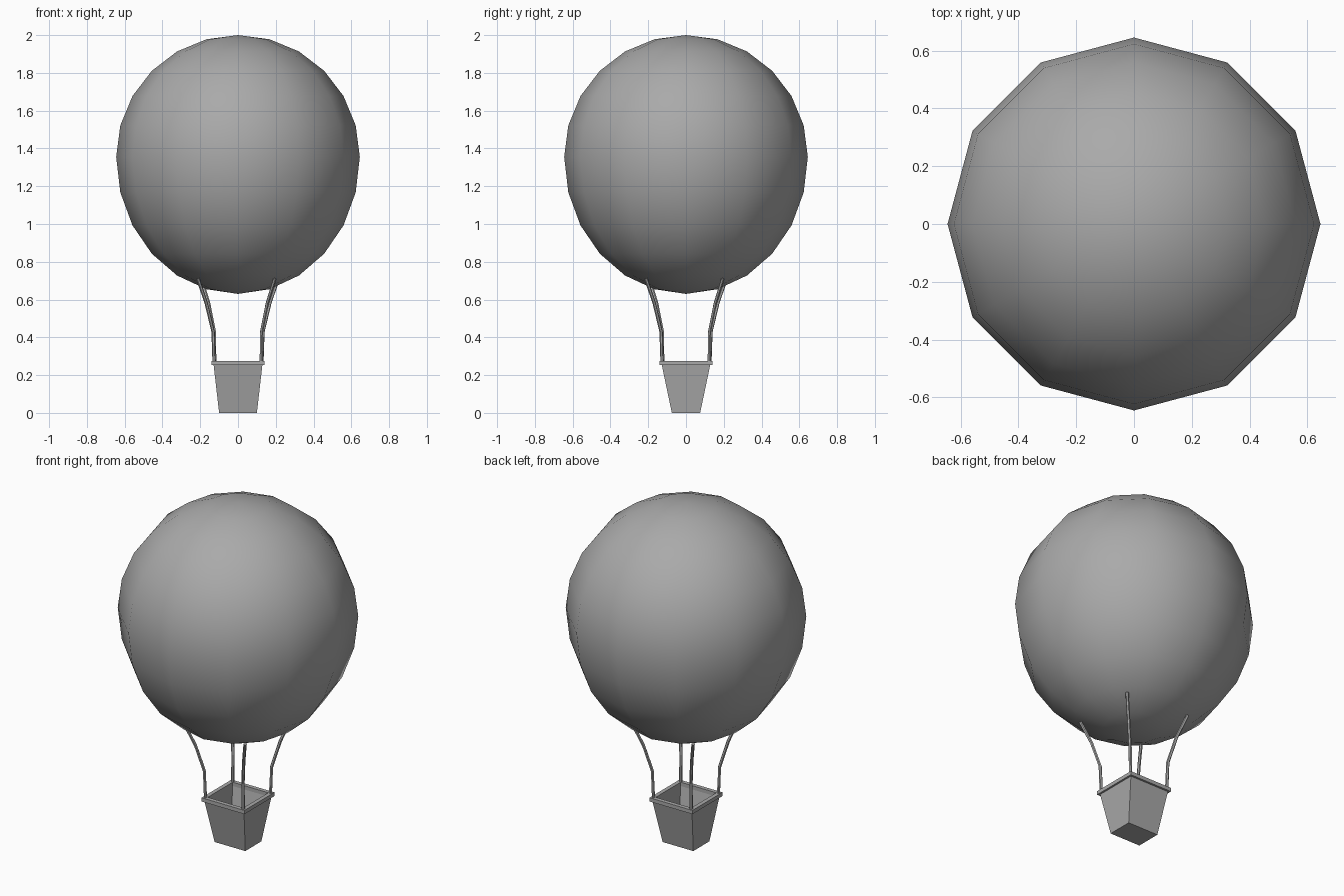
import bpy, bmesh, math
from mathutils import Matrix, Vector

cube = bpy.data.objects.get("Cube")
if cube:
    bpy.data.objects.remove(cube, do_unlink=True)

grey = bpy.data.materials.new("plain grey")
grey.use_nodes = True
colour = (0.4, 0.4, 0.4, 1)
grey.diffuse_color = colour
grey.node_tree.nodes["Principled BSDF"].inputs["Base Color"].default_value = colour


def finish(bm, name, smooth=False):
    bmesh.ops.recalc_face_normals(bm, faces=bm.faces)
    for f in bm.faces:
        f.smooth = smooth
    mesh = bpy.data.meshes.new(name)
    bm.to_mesh(mesh)
    bm.free()
    mesh.materials.append(grey)
    obj = bpy.data.objects.new(name, mesh)
    bpy.context.collection.objects.link(obj)
    return obj


def skin(bm, loops, closed=False):
    """Join successive loops of vertices with quads."""
    pairs = list(zip(loops, loops[1:]))
    if closed:
        pairs.append((loops[-1], loops[0]))
    for a, b in pairs:
        for i in range(len(a)):
            j = (i + 1) % len(a)
            bm.faces.new((a[i], a[j], b[j], b[i]))


def rectangle(bm, x, y, z):
    return [bm.verts.new((sx * x, sy * y, z))
            for sx, sy in ((-1, -1), (1, -1), (1, 1), (-1, 1))]


# Balloon: a sphere whose lower half is drawn down slightly
bm = bmesh.new()
bmesh.ops.create_uvsphere(bm, u_segments=12, v_segments=12, radius=0.645)
for v in bm.verts:
    if v.co.z < 0:
        v.co.z *= 1.124
    v.co.z += 1.355
finish(bm, "balloon", smooth=True)

# Basket: hollow tapered box
bm = bmesh.new()
loops = [rectangle(bm, *size) for size in (
    (0.10, 0.075, 0), (0.13, 0.13, 0.262),
    (0.118, 0.118, 0.262), (0.09, 0.066, 0.012))]
skin(bm, loops)
bm.faces.new(loops[0])
bm.faces.new(loops[-1])
finish(bm, "basket")

# Rim: square frame round the basket mouth
bm = bmesh.new()
skin(bm, [rectangle(bm, s, s, z) for s, z in (
    (0.14, 0.253), (0.14, 0.275), (0.116, 0.275), (0.116, 0.253))], closed=True)
finish(bm, "basket_rim")

# Ropes: one bent tube turned to each corner
path = [Vector(p) for p in (
    (0.122, -0.126, 0.26), (0.125, -0.132, 0.43),
    (0.155, -0.168, 0.58), (0.195, -0.212, 0.71))]
for k, corner in enumerate(("front_left", "back_left", "back_right", "front_right")):
    bm = bmesh.new()
    loops = []
    for i, p in enumerate(path):
        along = path[min(i + 1, 3)] - path[max(i - 1, 0)]
        turn = along.to_track_quat("Z", "Y")
        loops.append([bm.verts.new(p + turn @ Vector(
            (0.009 * math.cos(a), 0.009 * math.sin(a), 0)))
            for a in (math.tau * s / 6 for s in range(6))])
    skin(bm, loops)
    bm.faces.new(loops[0])
    bm.faces.new(loops[-1])
    bm.transform(Matrix.Rotation(k * math.pi / 2, 4, "Z"))
    finish(bm, corner + "_rope")
